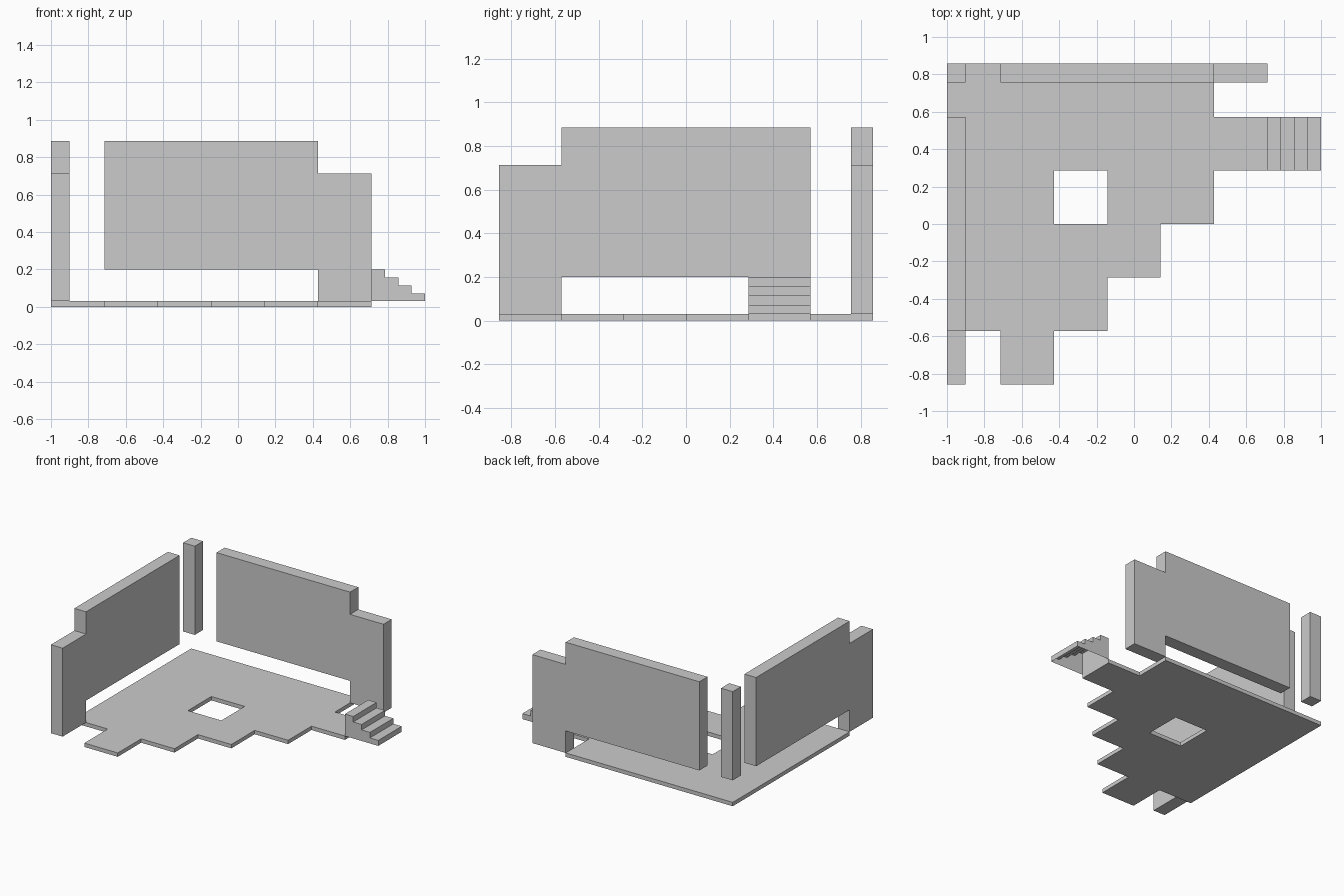
import bpy, bmesh

if "Cube" in bpy.data.objects:
    bpy.data.objects.remove(bpy.data.objects["Cube"])

T = 2 / 7        # floor tile size
FLOOR = 0.03     # floor thickness
RAISED = 0.2     # underside of raised wall sections
THICK = 0.1      # wall thickness
LOW, HIGH = 0.714, 0.886


def finish(name, bm):
    bmesh.ops.recalc_face_normals(bm, faces=bm.faces)
    mesh = bpy.data.meshes.new(name)
    bm.to_mesh(mesh)
    bm.free()
    obj = bpy.data.objects.new(name, mesh)
    bpy.context.collection.objects.link(obj)
    return obj


def prism(name, profile, axis, start, end, open_bottom=False):
    """Extrude a (horizontal, z) profile along the x or y axis."""
    bm = bmesh.new()

    def ring(d):
        return [bm.verts.new((d, h, z) if axis == "x" else (h, d, z))
                for h, z in profile]

    a, b = ring(start), ring(end)
    bm.faces.new(a)
    bm.faces.new(b[::-1])
    n = len(profile)
    for i in range(1 if open_bottom else 0, n):
        j = (i + 1) % n
        bm.faces.new((a[i], b[i], b[j], a[j]))
    return finish(name, bm)


def wall_profile(low_end, step, high_end):
    """Low leg reaching the floor next to a taller raised panel."""
    return [(low_end, FLOOR), (step, FLOOR), (step, RAISED), (high_end, RAISED),
            (high_end, HIGH), (step, HIGH), (step, LOW), (low_end, LOW)]


# Floor: square tiles with a hole and a stepped diagonal edge
bm = bmesh.new()
for r, row in enumerate(["11111", "111111", "11011", "1111", "111", "01"]):
    for c, cell in enumerate(row):
        if cell == "1":
            x, y = -1 + c * T, 3 * T - r * T
            bm.faces.new([bm.verts.new((px, py, 0)) for px, py in
                          ((x, y), (x, y - T), (x + T, y - T), (x + T, y))])
bmesh.ops.remove_doubles(bm, verts=bm.verts, dist=1e-4)
ext = bmesh.ops.extrude_face_region(bm, geom=bm.faces[:])
bmesh.ops.translate(bm, vec=(0, 0, FLOOR),
                    verts=[g for g in ext["geom"] if isinstance(g, bmesh.types.BMVert)])
finish("floor", bm)

# Walls
prism("left_wall", wall_profile(-3 * T, -2 * T, 2 * T), "x", -1, -1 + THICK)
prism("back_wall", wall_profile(2.5 * T, 1.5 * T, -2.5 * T), "y", 3 * T - THICK, 3 * T)

# Corner pillar
prism("corner_pillar", [(-1, RAISED), (-1 + THICK, RAISED), (-1 + THICK, HIGH), (-1, HIGH)],
      "y", 3 * T - THICK, 3 * T)

# Stairs: hollow underneath, descending towards +x
x0, steps = 2.5 * T, 4
run, rise = T / steps, (RAISED - FLOOR) / steps
stairs = [(x0, FLOOR), (1, FLOOR)]
for i in range(steps):
    z = FLOOR + (i + 1) * rise
    stairs += [(1 - i * run, z), (1 - (i + 1) * run, z)]
prism("stairs", stairs, "y", T, 2 * T, open_bottom=True)
